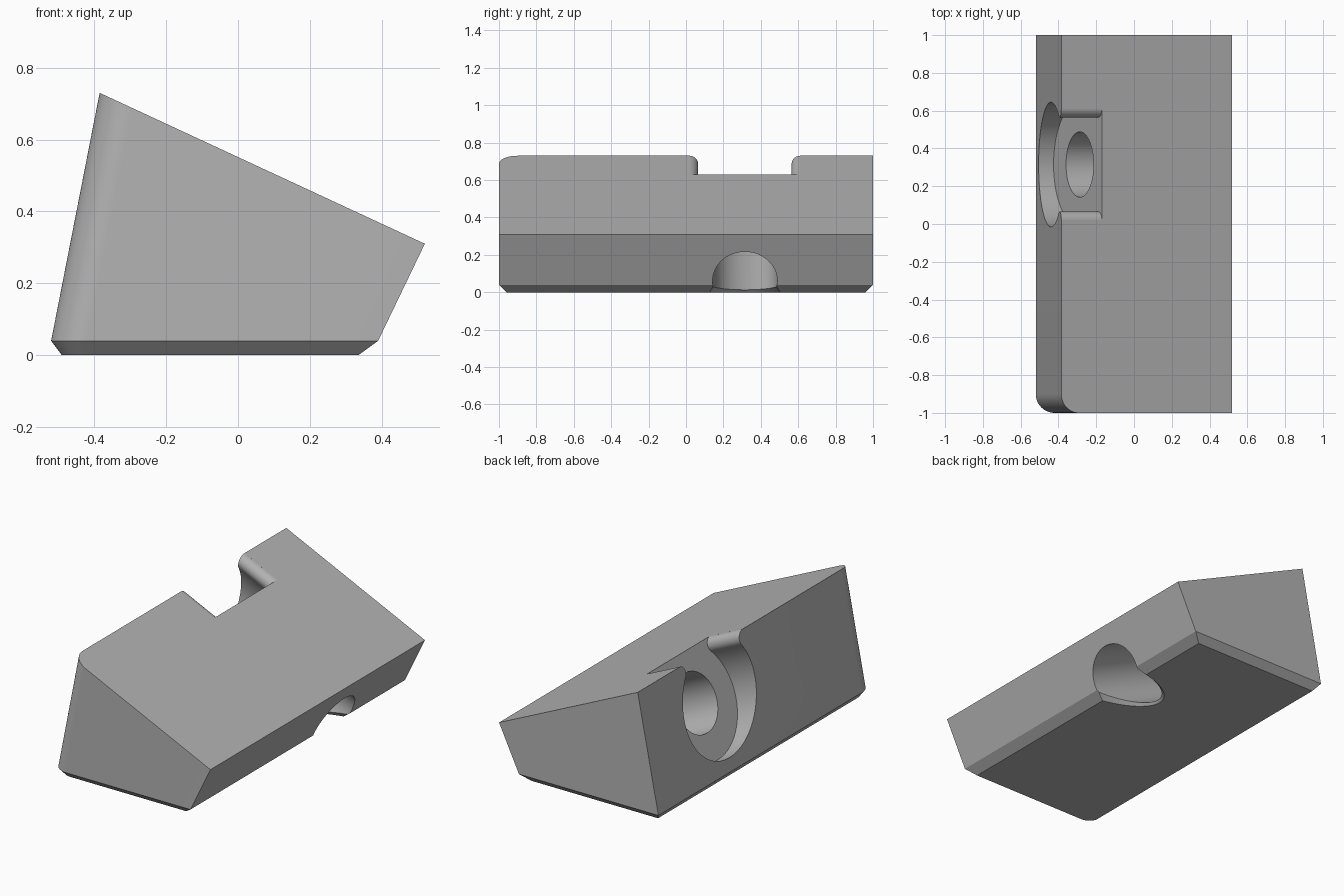
import bpy, bmesh, math
from mathutils import Vector

if "Cube" in bpy.data.objects:
    bpy.data.objects.remove(bpy.data.objects["Cube"])

steel = bpy.data.materials.new("plain grey")
steel.diffuse_color = (0.45, 0.45, 0.45, 1)
steel.use_nodes = True
steel.node_tree.nodes["Principled BSDF"].inputs["Base Color"].default_value = steel.diffuse_color


def loft(name, rings):
    """Closed solid through matching rings of points."""
    bm = bmesh.new()
    loops = [[bm.verts.new(p) for p in ring] for ring in rings]
    n = len(loops[0])
    for a, b in zip(loops, loops[1:]):
        for i in range(n):
            j = (i + 1) % n
            bm.faces.new((a[i], a[j], b[j], b[i]))
    bm.faces.new(loops[0][::-1])
    bm.faces.new(loops[-1])
    bmesh.ops.recalc_face_normals(bm, faces=bm.faces[:])
    mesh = bpy.data.meshes.new(name)
    bm.to_mesh(mesh)
    bm.free()
    mesh.materials.append(steel)
    obj = bpy.data.objects.new(name, mesh)
    bpy.context.collection.objects.link(obj)
    return obj


def arc(cx, cy, rx, ry, a0, a1, n):
    return [(cx + rx * math.cos(a0 + (a1 - a0) * i / n),
             cy + ry * math.sin(a0 + (a1 - a0) * i / n)) for i in range(n + 1)]


# Wedge body: chamfered foot, leaning back wall, one rounded upright corner
R = 0.1
CORNER = (-0.52 + R, -1 + R)


def footprint(left, right, half, z):
    pts = arc(*CORNER, CORNER[0] - left, CORNER[1] + half, math.pi, 1.5 * math.pi, 16)
    pts += [(right, -half), (right, half), (left, half)]
    return [Vector((x, y, z)) for x, y in pts]


foot = footprint(-0.49, 0.335, 0.96, 0)
waist = footprint(-0.52, 0.39, 1, 0.04)
crown = []
for p in waist:
    if p.x > 0:
        crown.append(Vector((0.52, p.y, 0.31)))
    else:                       # slide along the lean up to the sloping top
        t = (0.69 - 0.464 * (p.x + 0.385)) / 0.7527
        crown.append(p + Vector((0.135, 0, 0.69)) * t)
body = loft("wedge_block", [foot, waist, crown])

# Frame of the screw axis, parallel to the sloping top
TILT = math.atan(0.464)
CENTRE = Vector((-0.287, 0.315, 0.379))
AXIS = Vector((math.cos(TILT), 0, -math.sin(TILT)))
UP = Vector((math.sin(TILT), 0, math.cos(TILT)))


def prism(name, pts, t0, t1):
    return loft(name, [[CENTRE + AXIS * t + Vector((0, y, 0)) + UP * w for y, w in pts]
                       for t in (t0, t1)])


# Screw hole
hole = prism("hole_cutter", arc(0, 0, 0.173, 0.173, 0, 2 * math.pi, 64)[:-1], -0.1, 1.6)

# Round screw head pocket, opening through the top with rounded lips
PR, H, LIP = 0.33, 0.277, 0.045
cy = math.sqrt((PR + LIP) ** 2 - (H - LIP) ** 2)
a = math.atan2(H - LIP, cy)
right_lip = arc(cy, H - LIP, LIP, LIP, math.pi / 2, math.pi + a, 12)
bowl = arc(0, 0, PR, PR, a, -math.pi - a, 64)[1:-1]
left_lip = [(-y, w) for y, w in reversed(right_lip)]
pocket = prism("pocket_cutter",
               [(cy, H + 0.3)] + right_lip + bowl + left_lip + [(-cy, H + 0.3)], -0.7, 0)

# Chamfer where the hole breaks through the underside
flare_rings = []
for z, grow in ((-0.02, 0.06), (0.04, 0.0)):
    flare_rings.append([Vector((x, y, z)) for x, y in
                        arc(0.527, 0.315, 0.41 + grow, 0.173 + grow * 0.9, 0, 2 * math.pi, 64)[:-1]])
flare = loft("chamfer_cutter", flare_rings)

# Cut, then shade
bpy.context.view_layer.objects.active = body
body.select_set(True)
for cutter in (pocket, hole, flare):
    cutter.hide_render = True
    mod = body.modifiers.new(cutter.name, 'BOOLEAN')
    mod.operation = 'DIFFERENCE'
    mod.solver = 'EXACT'
    mod.object = cutter
    bpy.ops.object.modifier_apply(modifier=mod.name)
    bpy.data.objects.remove(cutter)
bpy.ops.object.shade_smooth_by_angle(angle=math.radians(20))
